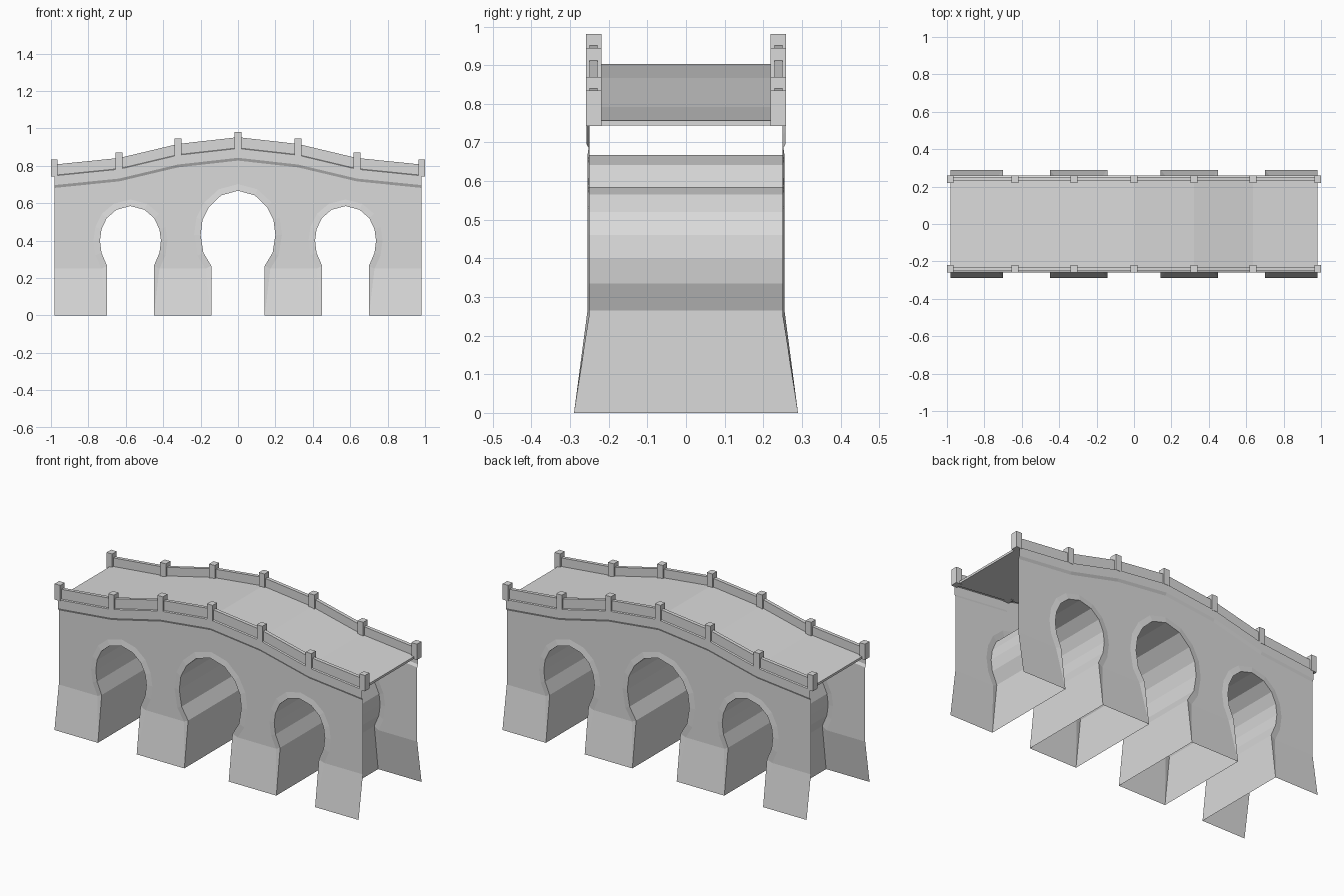
import bpy
import bmesh
from mathutils import Vector

cube = bpy.data.objects.get("Cube")
if cube:
    bpy.data.objects.remove(cube, do_unlink=True)

stone = bpy.data.materials.new("light_stone")
stone.use_nodes = True
STONE = (0.7, 0.7, 0.7, 1)
stone.diffuse_color = STONE
stone.node_tree.nodes["Principled BSDF"].inputs["Base Color"].default_value = STONE

# Hump of the roadway: x stations and cornice-top heights
HALF_LINE = [(0.98, 0.747), (0.635, 0.782), (0.32, 0.857), (0, 0.893)]
LINE = [(-x, z) for x, z in HALF_LINE] + HALF_LINE[-2::-1]

# Horseshoe arches: half widths and heights from springing to crown
SIDE = [(.125, .265), (.155, .335), (.163, .40), (.155, .46),
        (.127, .52), (.075, .565), (0, .585)]
MIDDLE = [(.143, .265), (.185, .335), (.2, .43), (.19, .51),
          (.155, .58), (.09, .642), (0, .667)]
ARCHES = [(-.575, SIDE), (0, MIDDLE), (.575, SIDE)]

WALL_Y, RIM_Y, FOOT_Y = -0.25, -0.255, -0.29
FLARE_Z, END = 0.25, 0.98


def finish(name, bm, mirror=False):
    bmesh.ops.remove_doubles(bm, verts=bm.verts, dist=0.0001)
    mesh = bpy.data.meshes.new(name)
    bm.to_mesh(mesh)
    bm.free()
    mesh.materials.append(stone)
    ob = bpy.data.objects.new(name, mesh)
    bpy.context.collection.objects.link(ob)
    if mirror:
        mod = ob.modifiers.new("other_side", 'MIRROR')
        mod.use_axis = (False, True, False)
        mod.use_mirror_merge = False
    return ob


def face(bm, points):
    bm.faces.new([bm.verts.new(p) for p in points])


def both_halves(cx, half, y):
    """Left springing, over the crown, to right springing."""
    left = [Vector((cx - w, y, z)) for w, z in half]
    right = [Vector((cx + w, y, z)) for w, z in half[-2::-1]]
    return left + right


def widened(half):
    """Outer edge of the raised rim around an arch."""
    centre = Vector((0, half[2][1]))
    out = [(half[0][0] + 0.03, FLARE_Z)]
    for p in half[1:]:
        p = Vector(p)
        out.append(tuple(p + (p - centre).normalized() * 0.035))
    return out


def sweep(name, profile, closed=False, mirror=False):
    """Run a cross-section along the hump."""
    bm = bmesh.new()
    rows = [[(x, y, z + dz) for x, z in LINE] for y, dz in profile]
    pairs = list(zip(rows, rows[1:] + rows[:1]))
    for a, b in (pairs if closed else pairs[:-1]):
        for i in range(len(LINE) - 1):
            face(bm, (a[i], a[i + 1], b[i + 1], b[i]))
    if closed:
        face(bm, [r[0] for r in rows])
        face(bm, [r[-1] for r in reversed(rows)])
    return finish(name, bm, mirror)


# Side walls: flat upper part, raised arch rims and flared pier feet
bm = bmesh.new()
outline = [Vector((-END, WALL_Y, FLARE_Z))]
pier_tops = [outline[0]]
pier_feet = [Vector((-END, FOOT_Y, 0))]
for cx, half in ARCHES:
    rim = both_halves(cx, half, RIM_Y)
    outer = both_halves(cx, widened(half), WALL_Y)
    for i in range(len(rim) - 1):
        face(bm, (outer[i], rim[i], rim[i + 1], outer[i + 1]))
    feet = [Vector((cx + s * half[0][0], FOOT_Y, 0)) for s in (-1, 1)]
    face(bm, (feet[0], rim[0], outer[0]))
    face(bm, (feet[1], outer[-1], rim[-1]))
    outline += outer
    pier_tops += [outer[0], outer[-1]]
    pier_feet += feet
outline.append(Vector((END, WALL_Y, FLARE_Z)))
pier_tops.append(outline[-1])
pier_feet.append(Vector((END, FOOT_Y, 0)))
outline += [Vector((x, WALL_Y, z - 0.065)) for x, z in reversed(LINE)]
face(bm, outline)
for i in range(0, len(pier_tops), 2):
    face(bm, (pier_feet[i], pier_feet[i + 1], pier_tops[i + 1], pier_tops[i]))
finish("side_walls", bm, mirror=True)

# Vault lining through each arch
for label, (cx, half) in zip(("right", "middle", "left"), ARCHES):
    bm = bmesh.new()
    path = both_halves(cx, half, RIM_Y)
    path.insert(0, Vector((path[0].x, FOOT_Y, 0)))
    path.append(Vector((path[-1].x, FOOT_Y, 0)))
    back = [Vector((p.x, -p.y, p.z)) for p in path]
    for i in range(len(path) - 1):
        face(bm, (path[i], back[i], back[i + 1], path[i + 1]))
    finish(label + "_arch_vault", bm)

# Roadway slab, and cornice with parapet on both sides
sweep("roadway", [(-.245, -.003), (-.245, .01), (.245, .01), (.245, -.003)], closed=True)
sweep("cornice_and_parapet",
      [(WALL_Y, -.065), (-.258, -.05), (-.258, 0), (WALL_Y, .003),
       (WALL_Y, .06), (-.229, .06), (-.229, -.002)], mirror=True)

# Parapet posts at every bend
bm = bmesh.new()
for x, z in LINE:
    made = bmesh.ops.create_cube(bm, size=1)["verts"]
    bmesh.ops.scale(bm, vec=(.036, .041, .092), verts=made)
    bmesh.ops.translate(bm, vec=(x * 1.002, -.239, z + .042), verts=made)
finish("parapet_posts", bm, mirror=True)
